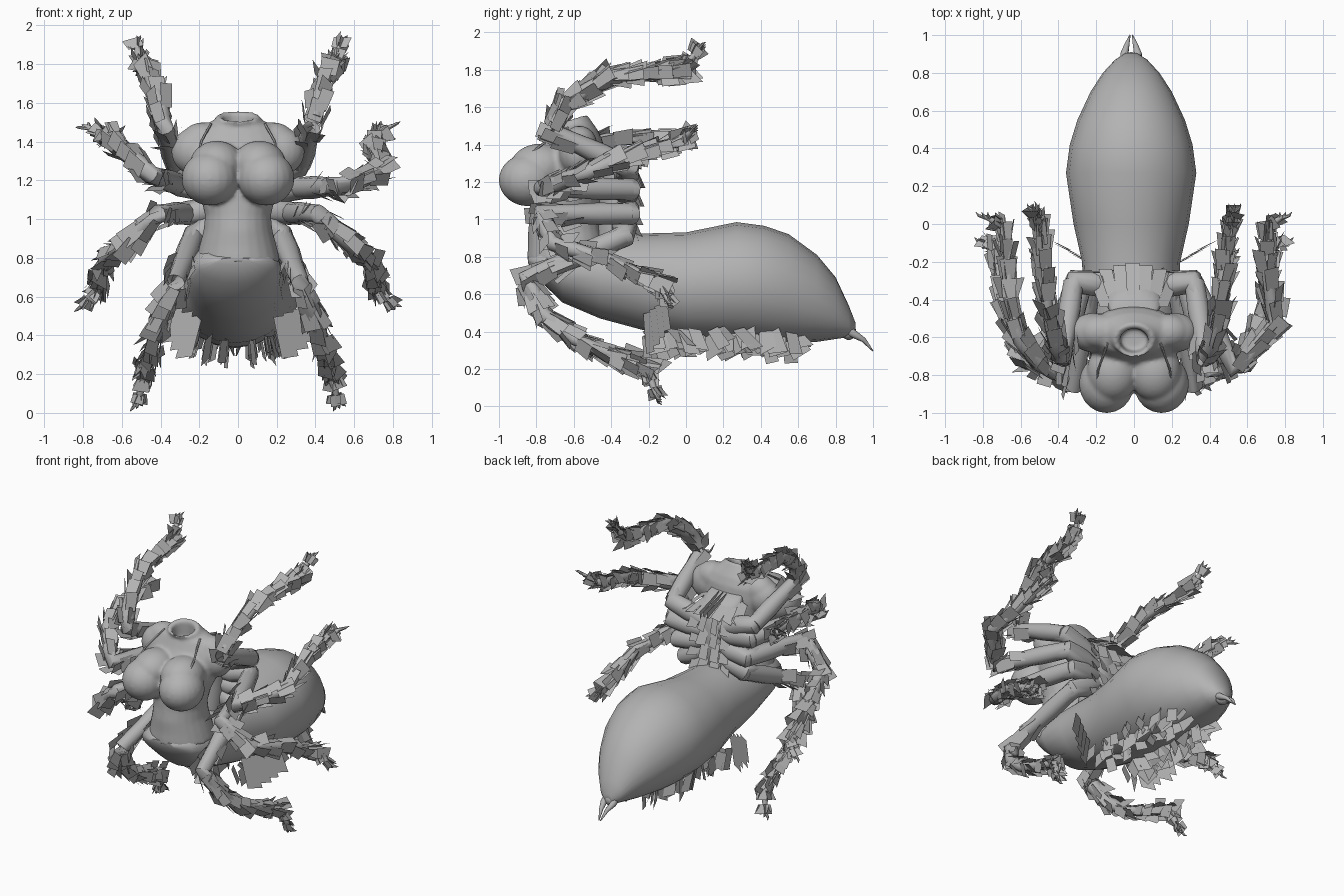
import bpy, bmesh, math, random
from mathutils import Vector as V, Matrix

random.seed(4)
if "Cube" in bpy.data.objects:
    bpy.data.objects.remove(bpy.data.objects["Cube"])

GREY = bpy.data.materials.new("plain_grey")
GREY.use_nodes = True
GREY.diffuse_color = (0.45, 0.45, 0.45, 1)
GREY.node_tree.nodes["Principled BSDF"].inputs["Base Color"].default_value = (0.45, 0.45, 0.45, 1)


def finish(name, bm, smooth=True):
    mesh = bpy.data.meshes.new(name)
    if smooth:
        bmesh.ops.recalc_face_normals(bm, faces=bm.faces)
    bm.to_mesh(mesh)
    bm.free()
    obj = bpy.data.objects.new(name, mesh)
    bpy.context.collection.objects.link(obj)
    mesh.materials.append(GREY)
    if smooth:
        bpy.ops.object.select_all(action='DESELECT')
        obj.select_set(True)
        bpy.context.view_layer.objects.active = obj
        bpy.ops.object.shade_smooth_by_angle(angle=math.radians(50))
    return obj


def loft(bm, rings, sides=16):
    """Skin a list of (centre, axis_u, axis_v) ellipses and cap both ends."""
    loops = []
    for c, u, v in rings:
        angles = [math.tau * i / sides for i in range(sides)]
        loops.append([bm.verts.new(c + u * math.cos(a) + v * math.sin(a)) for a in angles])
    for a, b in zip(loops, loops[1:]):
        for i in range(sides):
            j = (i + 1) % sides
            bm.faces.new((a[i], a[j], b[j], b[i]))
    bm.faces.new(loops[0])
    bm.faces.new(loops[-1])


def upright(bm, rows, tilt=0.0):
    """Loft through rows of z, centre y, half width, half depth."""
    loft(bm, [(V((0, y, z)), V((rx, 0, 0)), V((0, ry, ry * tilt if z > 1.5 else 0)))
              for z, y, rx, ry in rows], 24)


def tube(bm, points, radii, sides=8):
    rings = []
    for i, p in enumerate(points):
        t = (points[min(i + 1, len(points) - 1)] - points[max(i - 1, 0)]).normalized()
        u = t.cross(V((0.3, 0.2, 1))).normalized()
        rings.append((p, u * radii[i], t.cross(u) * radii[i]))
    loft(bm, rings, sides)


def ellipsoid(bm, centre, size):
    bmesh.ops.create_uvsphere(bm, u_segments=20, v_segments=14, radius=1,
                              matrix=Matrix.LocRotScale(V(centre), None, V(size)))


def card(bm, root, along, across, length, width):
    """One flat bristle card, slightly flared at its free end."""
    d, s = along.normalized() * length, across.normalized() * width / 2
    skew = s * random.uniform(-0.4, 0.4)
    bm.faces.new([bm.verts.new(p) for p in
                  (root - s, root + s, root + d + s * 1.15 + skew, root + d - s * 1.15 + skew)])


# Torso, shoulders and bust, fused into one soft skin with a hollow neck
bm = bmesh.new()
upright(bm, ((.78, -.63, .22, .22), (.86, -.64, .20, .205), (.94, -.65, .178, .195),
             (1.02, -.65, .17, .185), (1.12, -.64, .195, .19), (1.22, -.62, .24, .19),
             (1.33, -.60, .26, .17), (1.42, -.58, .25, .135), (1.475, -.58, .20, .11),
             (1.505, -.60, .13, .09), (1.535, -.62, .105, .09), (1.525, -.62, .078, .066),
             (1.42, -.61, .07, .058)), .3)
for s in (1, -1):
    ellipsoid(bm, (s * .145, -.845, 1.21), (.147, .157, .14))
    ellipsoid(bm, (s * .11, -.78, 1.28), (.14, .16, .125))
    ellipsoid(bm, (s * .215, -.575, 1.35), (.13, .105, .125))
    ellipsoid(bm, (s * .18, -.57, 1.40), (.12, .095, .10))
torso = finish("torso", bm)
remesh = torso.modifiers.new("fuse", 'REMESH')
remesh.mode = 'VOXEL'
remesh.voxel_size = .011
remesh.use_smooth_shade = True
soften = torso.modifiers.new("soften", 'SMOOTH')
soften.factor = .5
soften.iterations = 7

# Garment straps running from the neck to the bust
for side, s in (("left", 1), ("right", -1)):
    bm = bmesh.new()
    tube(bm, [V((s * x, y, z)) for x, y, z in
              ((.14, -.63, 1.49), (.16, -.69, 1.455), (.19, -.77, 1.40), (.20, -.85, 1.34))],
         [.007] * 4, 6)
    finish(side + "_strap", bm)

# Abdomen: y, top z, bottom z, half width
bm = bmesh.new()
loft(bm, [(V((-.015, y, (t + b) / 2)), V((w, 0, 0)), V((0, 0, (t - b) / 2))) for y, t, b, w in (
    (-.845, .80, .765, .10), (-.78, .85, .67, .20), (-.66, .90, .555, .24), (-.46, .92, .47, .25),
    (-.2, .925, .40, .26), (0, .93, .36, .305), (.27, .985, .34, .345), (.42, .965, .335, .325),
    (.55, .92, .335, .285), (.7, .81, .345, .215), (.8, .69, .36, .15),
    (.87, .54, .37, .085), (.905, .45, .39, .03))], 20)
finish("abdomen", bm)

# Spinnerets on a small knob
bm = bmesh.new()
ellipsoid(bm, (-.015, .87, .40), (.05, .04, .045))
finish("spinneret_knob", bm)
for side, s in (("left", 1), ("right", -1)):
    bm = bmesh.new()
    tube(bm, [V((s * x - .015, y, z)) for x, y, z in
              ((.03, .86, .41), (.036, .90, .385), (.022, .95, .355), (.006, 1, .295))],
         [.026, .022, .014, .003])
    finish(side + "_spinneret", bm)

# Rear pillar that carries the legs
bm = bmesh.new()
upright(bm, ((.82, -.40, .10, .09), (.9, -.38, .13, .10), (1.05, -.37, .13, .10),
             (1.2, -.37, .14, .10), (1.32, -.41, .15, .09), (1.38, -.47, .12, .06)))
finish("leg_pillar", bm)

# Overlapping plates on the upper back, and bristles down the pillar
bm = bmesh.new()
for i in range(7):
    x = (i - 3) * .05
    card(bm, V((x, -.44, 1.38 - abs(x) * .25)), V((x * .5, .24, -.09)),
         V((1, 0, -x * 3)), .25 - abs(x) * .3, .065)
for x in (-.03, 0, .03):
    card(bm, V((x, -.42, 1.37)), V((0, 1, -.3)), V((0, .2, 1)), .23, .04)
for z in (1.28, 1.18, 1.08, .98):
    for x in (-.11, -.04, .04, .11):
        card(bm, V((x, -.27 - abs(x) * .2, z)), V((x, .4, -1)),
             V((1, random.uniform(-.6, .6), 0)), .12, .06)
finish("back_plates", bm, False)

# Bristles hanging below the abdomen
bm = bmesh.new()
for s in (1, -1):
    for i in range(11):
        for k in (.07, .15, .21):
            y = -.17 + i * .072 + random.uniform(-.03, .03)
            taper = 1 - max(0, y - .3) * 1.2
            card(bm, V((s * k * taper, y, .37 + k * k)),
                 V((s * k, random.uniform(0, .9), -.8)),
                 V((random.uniform(-.6, .6), 1, random.uniform(-.2, .7))),
                 random.uniform(.09, .15), random.uniform(.06, .10))
    # Broad cards fanning off each flank
    for i in range(4):
        x = .22 + .05 * i
        card(bm, V((s * x, -.21 + .03 * i, .5 + .02 * i)), V((s * .25, .1, -1)),
             V((1, s * .5, .15)), .22 - .02 * i, .085)
finish("belly_bristles", bm, False)

# Leg paths from the first joint outwards
UPPER = ((.32, -.31, 1.28), (.38, -.72, 1.47), (.41, -.65, 1.61),
         (.46, -.43, 1.76), (.50, -.02, 1.80), (.53, .08, 1.92))
MID_LEFT = ((.31, -.30, 1.16), (.53, -.77, 1.17), (.75, -.53, 1.25),
            (.71, -.28, 1.35), (.70, -.02, 1.42), (.79, .04, 1.48))
MID_RIGHT = ((.31, -.30, 1.18), (.45, -.79, 1.23), (.60, -.62, 1.37),
             (.66, -.42, 1.43), (.68, -.02, 1.43), (.79, .04, 1.48))
LOWER = ((.27, -.30, 1.03), (.41, -.78, 1.03), (.58, -.71, .87),
         (.69, -.43, .79), (.715, -.13, .65), (.80, -.09, .55))
HIND = ((.23, -.33, .91), (.32, -.86, .68), (.40, -.76, .49),
        (.44, -.60, .36), (.48, -.21, .20), (.52, -.15, .04))
GIRTH = (.058, .05, .043, .034, .025, .012)


def leg(name, path, s):
    pts = [V((s * x, y, z)) for x, y, z in path]
    root = V((s * .05, -.33, .5 * pts[0].z + .55))
    d = (pts[5] - pts[4]).normalized()
    # Thick coxa, then the jointed limb with a slight swelling in each segment
    bm = bmesh.new()
    tube(bm, [root, root.lerp(pts[0], .5), pts[0], pts[0].lerp(pts[1], .18), pts[0].lerp(pts[1], .26)],
         [.05, .068, .062, .055, .03], 12)
    line, radii = [], []
    for i in range(5):
        for t in (0, .35, .7):
            line.append(pts[i].lerp(pts[i + 1], t))
            radii.append((GIRTH[i] + (GIRTH[i + 1] - GIRTH[i]) * t) * (1.08 if t == .35 else .95))
    tube(bm, line + [pts[5]], radii + [.01], 10)
    # Curved claws
    for k in (-1, 0, 1):
        side = V((k * .025, 0, .01 * k))
        tube(bm, [pts[5] - d * .03, pts[5] + d * .01 + side,
                  pts[5] + d * .02 + side * 1.3 + V((0, .015, 0))], [.012, .008, .001], 6)
    finish(name, bm)

    # Bristle cards lying along the outer limb
    bm = bmesh.new()
    for i in range(5):
        a, b = pts[i], pts[i + 1]
        t = (b - a).normalized()
        u = t.cross(V((.3, .2, 1))).normalized()
        v = t.cross(u)
        rows = max(1, round((b - a).length / .09))
        for r in range(rows):
            f = (r + .3) / rows
            if i == 0 and f < .5:
                continue
            for q in range(4 if i else 3):
                ang = math.tau * q / 4 + random.uniform(-.5, .5)
                out = u * math.cos(ang) + v * math.sin(ang)
                radius = GIRTH[i] + (GIRTH[i + 1] - GIRTH[i]) * f
                card(bm, a.lerp(b, f) + out * radius * .9,
                     t + out * random.uniform(.05, .35), t.cross(out) + out * random.uniform(-.5, .5),
                     random.uniform(.09, .13) * (.5 if i == 4 else 1), random.uniform(.055, .085))
    # Broad hanging cards at the foot
    back = (pts[4] - pts[3]).normalized()
    for q in range(6):
        out = V((random.uniform(-.5, .5), random.uniform(-.1, .2), random.choice((-1, -.7, .6))))
        card(bm, pts[4] - back * .025 * (q - 1), out + d * .3, back, random.uniform(.06, .09), .085)
    finish(name + "_bristles", bm, False)


for side, s, mid in (("left", 1, MID_LEFT), ("right", -1, MID_RIGHT)):
    for label, path in (("upper", UPPER), ("middle", mid), ("lower", LOWER), ("hind", HIND)):
        leg(f"{side}_{label}_leg", path, s)
